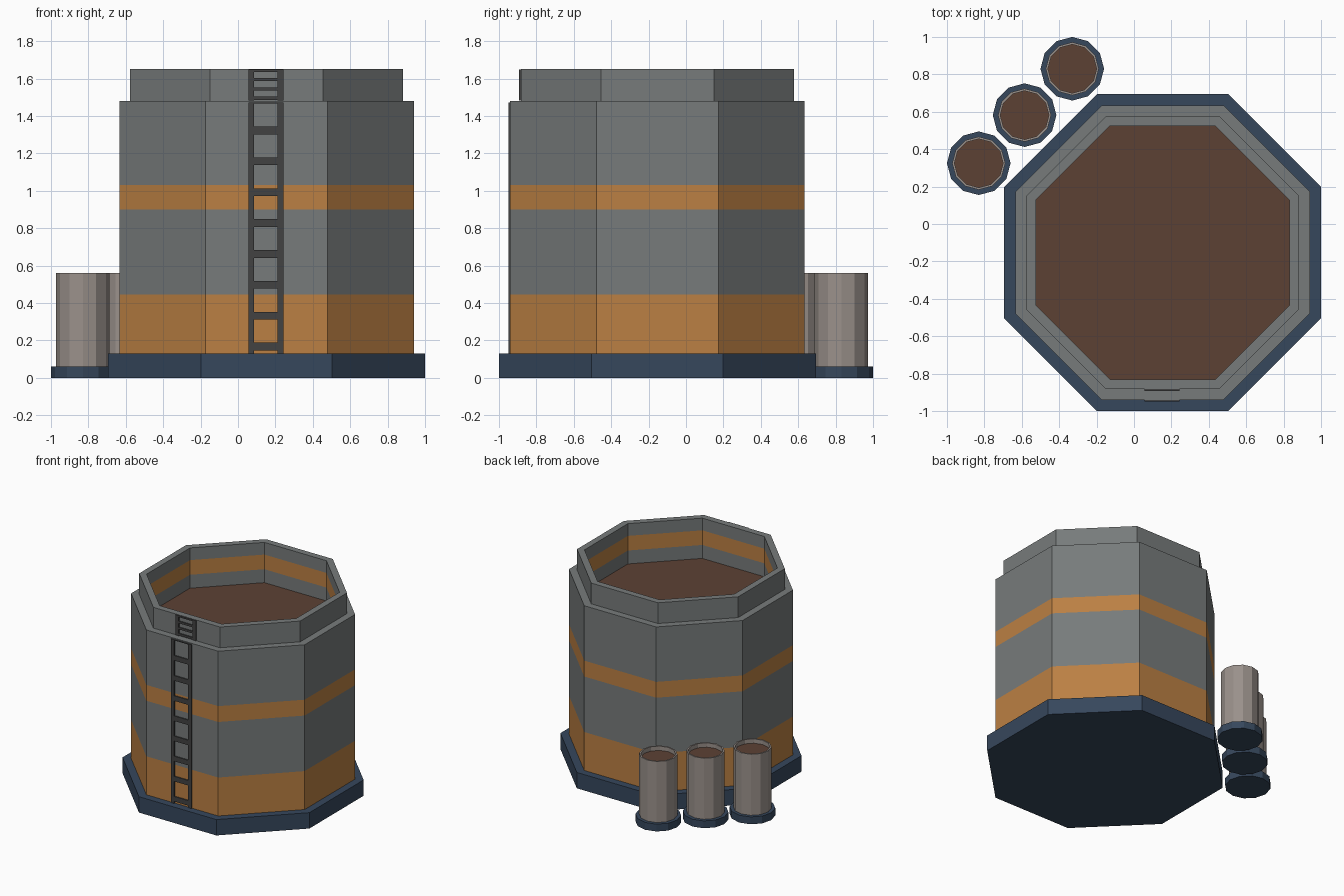
import bpy, bmesh, math

if "Cube" in bpy.data.objects:
    bpy.data.objects.remove(bpy.data.objects["Cube"])

def material(name, r, g, b):
    lin = [((c / 255 + 0.055) / 1.055) ** 2.4 for c in (r, g, b)]
    m = bpy.data.materials.new(name)
    m.diffuse_color = (*lin, 1)
    m.use_nodes = True
    m.node_tree.nodes["Principled BSDF"].inputs["Base Color"].default_value = m.diffuse_color
    return m

GREY = material("grey metal", 119, 123, 123)
ORANGE = material("orange stripe", 187, 128, 67)
NAVY = material("navy base", 54, 71, 92)
BROWN = material("brown fill", 92, 65, 52)
STONE = material("warm grey barrel", 154, 145, 139)
DARK = material("dark ladder", 66, 66, 66)

def finish(name, bm, mats):
    me = bpy.data.meshes.new(name)
    bm.to_mesh(me)
    bm.free()
    for m in mats:
        me.materials.append(m)
    ob = bpy.data.objects.new(name, me)
    bpy.context.collection.objects.link(ob)
    return ob

def lathe(name, cx, cy, sides, phase, profile, mats, cap_bottom=None, cap_top=None):
    """Profile is (radius, z, material index of the band leading to the next ring)."""
    bm = bmesh.new()
    rings = []
    for r, z, _ in profile:
        rings.append([bm.verts.new((cx + r * math.cos(phase + 2 * math.pi * i / sides),
                                    cy + r * math.sin(phase + 2 * math.pi * i / sides), z))
                      for i in range(sides)])
    for k in range(len(rings) - 1):
        a, b = rings[k], rings[k + 1]
        for i in range(sides):
            j = (i + 1) % sides
            bm.faces.new((a[i], a[j], b[j], b[i])).material_index = profile[k][2]
    if cap_bottom is not None:
        bm.faces.new(rings[0][::-1]).material_index = cap_bottom
    if cap_top is not None:
        bm.faces.new(rings[-1]).material_index = cap_top
    return finish(name, bm, mats)

# Octagonal tank; radii are given as distance to the flat sides
CX, CY = 0.153, -0.153
K = 1 / math.cos(math.pi / 8)
BASE, BODY, NECK, INNER = 0.847, 0.787, 0.73, 0.678

def octagon(name, profile, mats, bottom=None, top=None):
    return lathe(name, CX, CY, 8, math.pi / 8, [(r * K, z, m) for r, z, m in profile],
                 mats, bottom, top)

octagon("tank_base", [(BASE, 0, 0), (BASE, 0.13, 0)], [NAVY], 0, 0)
octagon("tank_wall", [
    (BODY, 0.13, 1), (BODY, 0.445, 0), (BODY, 0.90, 1), (BODY, 1.03, 0),
    (BODY, 1.48, 0), (NECK, 1.48, 0), (NECK, 1.65, 0),
    (INNER, 1.65, 0), (INNER, 1.55, 1), (INNER, 1.43, 0), (INNER, 1.32, 2)],
    [GREY, ORANGE, BROWN], 0, 2)

# Ladders lying on the front flats
def box(bm, x0, x1, y0, y1, z0, z1):
    vs = bmesh.ops.create_cube(bm, size=1)["verts"]
    for v in vs:
        v.co = (x1 if v.co.x > 0 else x0, y1 if v.co.y > 0 else y0, z1 if v.co.z > 0 else z0)

def ladder(name, wall, z0, z1, rungs):
    bm = bmesh.new()
    yb = CY - wall
    yf = yb - 0.009
    xm = 0.149
    for s in (-1, 1):
        box(bm, *sorted((xm + s * 0.063, xm + s * 0.093)), yf, yb, z0, z1)
    for a, b in rungs:
        box(bm, xm - 0.063, xm + 0.063, yf, yb, a, b)
    finish(name, bm, [DARK])

ladder("lower_ladder", BODY, 0.13, 1.472,
       [(0.147 + 0.165 * k, min(0.188 + 0.165 * k, 1.472)) for k in range(9)])
ladder("upper_ladder", NECK, 1.482, 1.648,
       [(1.486 + 0.05 * k, min(1.503 + 0.05 * k, 1.648)) for k in range(3)] + [(1.636, 1.648)])

# Three barrels beside the back left flat
for n, (x, y) in enumerate([(-0.33, 0.83), (-0.585, 0.582), (-0.83, 0.325)], 1):
    lathe(f"barrel_base_{n}", x, y, 12, 0, [(0.17, 0, 0), (0.17, 0.06, 0)], [NAVY], 0, 0)
    lathe(f"barrel_{n}", x, y, 12, 0,
          [(0.142, 0.06, 0), (0.142, 0.56, 0), (0.13, 0.56, 0), (0.13, 0.525, 1)],
          [STONE, BROWN], 0, 1)
